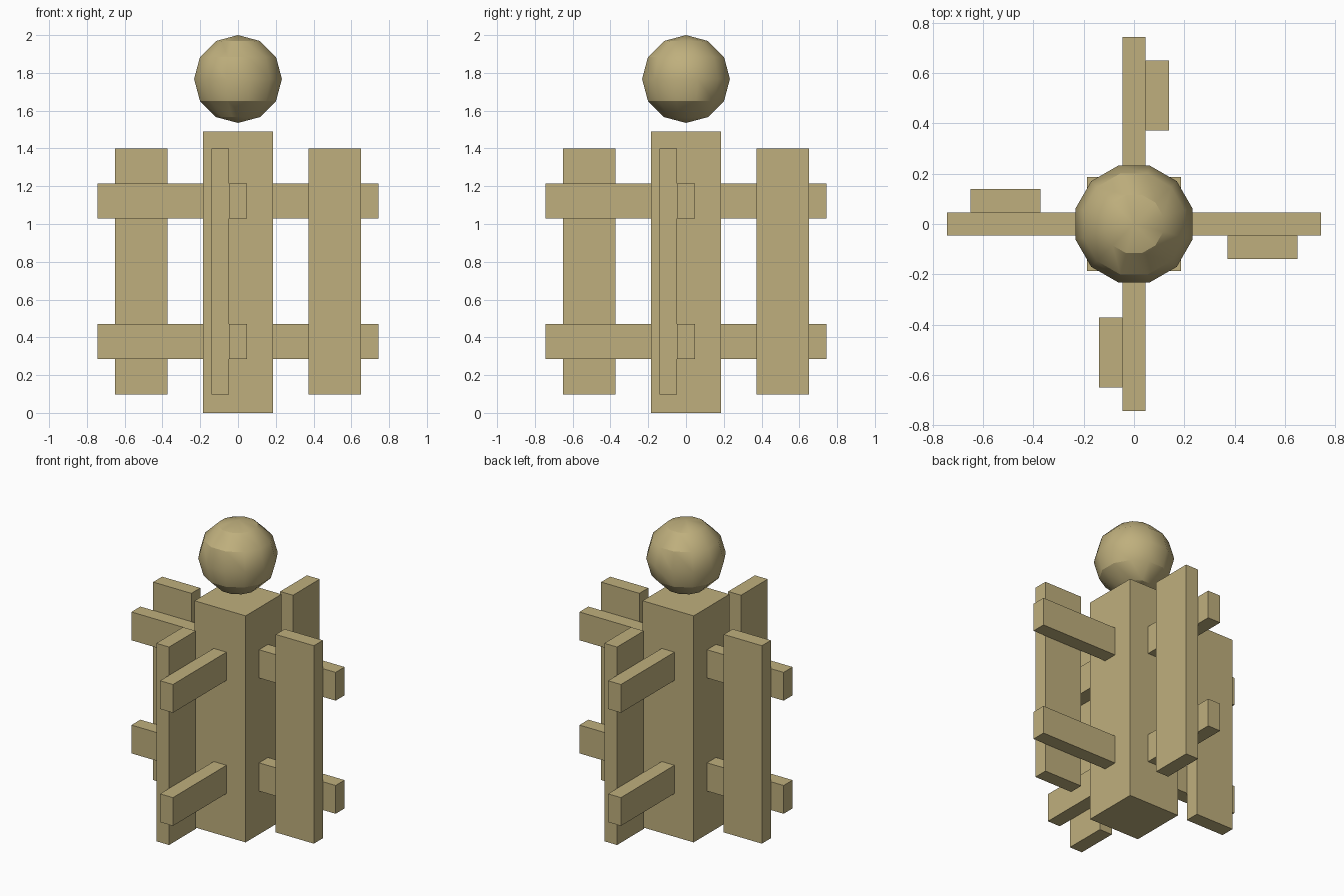
import bpy
import math
from mathutils import Matrix

if "Cube" in bpy.data.objects:
    bpy.data.objects.remove(bpy.data.objects["Cube"])

wood = bpy.data.materials.new("pale_wood")
wood.diffuse_color = (0.52, 0.43, 0.205, 1.0)
wood.use_nodes = True
wood.node_tree.nodes["Principled BSDF"].inputs["Base Color"].default_value = wood.diffuse_color


def box(name, low, high, turn=0.0):
    """Box between two corners, turned about the vertical axis."""
    bpy.ops.mesh.primitive_cube_add(size=1)
    ob = bpy.context.object
    ob.name = name
    size = [h - l for l, h in zip(low, high)]
    mid = [(l + h) / 2 for l, h in zip(low, high)]
    ob.data.transform(Matrix.Translation(mid) @ Matrix.Diagonal((*size, 1)))
    ob.data.transform(Matrix.Rotation(turn, 4, 'Z'))
    ob.data.materials.append(wood)
    return ob


# Square centre post
box("post", (-0.186, -0.186, 0), (0.186, 0.186, 1.49))

# Four fence arms in a pinwheel: two rails and one picket each
for i in range(4):
    turn = i * math.pi / 2
    for level, z in (("lower", 0.284), ("upper", 1.028)):
        box(f"{level}_rail_{i + 1}", (0.17, -0.0465, z), (0.743, 0.0465, z + 0.186), turn)
    box(f"picket_{i + 1}", (0.372, -0.1395, 0.098), (0.65, -0.0465, 1.4), turn)

# Faceted ball hovering over the post, flats facing the four sides
bpy.ops.mesh.primitive_uv_sphere_add(segments=12, ring_count=6, radius=0.2325)
ball = bpy.context.object
ball.name = "ball"
wide = 1 / math.cos(math.radians(15))
ball.data.transform(Matrix.Translation((0, 0, 1.7675))
                    @ Matrix.Rotation(math.radians(15), 4, 'Z')
                    @ Matrix.Diagonal((wide, wide, 1, 1)))
ball.data.materials.append(wood)
bpy.ops.object.shade_smooth_by_angle(angle=math.radians(30))
